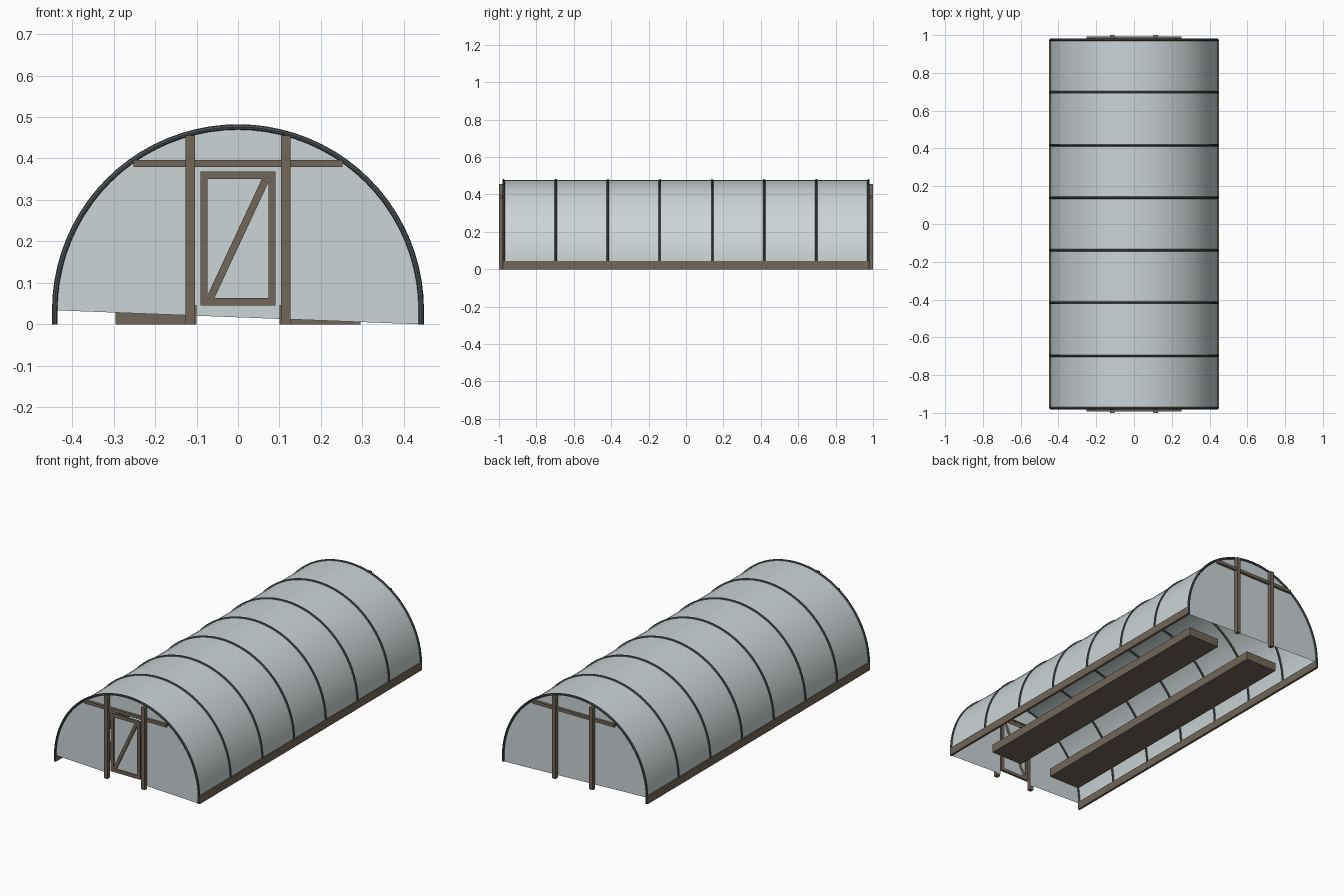
import bpy, bmesh, math
from mathutils import Vector

cube = bpy.data.objects.get("Cube")
if cube:
    bpy.data.objects.remove(cube, do_unlink=True)

R = 0.442          # arch radius
LEG = 0.034        # straight leg below the arch
END = 0.975        # end of the tunnel along y
HOOPS = 8
SEGS = 40


def material(name, color):
    m = bpy.data.materials.new(name)
    m.use_nodes = True
    m.diffuse_color = (*color, 1)
    m.node_tree.nodes["Principled BSDF"].inputs["Base Color"].default_value = (*color, 1)
    return m


FILM = material("pale plastic film", (0.60, 0.66, 0.67))
WOOD = material("weathered wood", (0.17, 0.135, 0.10))
STEEL = material("dark steel", (0.085, 0.095, 0.105))


def finish(name, bm, mat):
    mesh = bpy.data.meshes.new(name)
    bm.normal_update()
    bm.to_mesh(mesh)
    bm.free()
    mesh.materials.append(mat)
    obj = bpy.data.objects.new(name, mesh)
    bpy.context.collection.objects.link(obj)
    return obj


def box(name, x, y, z, mat=WOOD):
    """Box from (min, max) ranges on each axis."""
    bm = bmesh.new()
    bmesh.ops.create_cube(bm, size=1)
    for v in bm.verts:
        for i, (lo, hi) in enumerate((x, y, z)):
            v.co[i] = lo if v.co[i] < 0 else hi
    return finish(name, bm, mat)


def smooth(obj):
    bpy.ops.object.select_all(action="DESELECT")
    obj.select_set(True)
    bpy.context.view_layer.objects.active = obj
    bpy.ops.object.shade_smooth_by_angle(angle=math.radians(40))


# Arch outline from the +x ground point over to the -x ground point
arc = [(R * math.cos(math.pi * i / SEGS), LEG + R * math.sin(math.pi * i / SEGS))
       for i in range(SEGS + 1)]
arch = [(R, 0)] + arc + [(-R, 0)]

# Covering film
bm = bmesh.new()
rows = [[bm.verts.new((x, y, z)) for x, z in arch] for y in (-END, END)]
for i in range(len(arch) - 1):
    bm.faces.new((rows[0][i], rows[0][i + 1], rows[1][i + 1], rows[1][i]))
bmesh.ops.recalc_face_normals(bm, faces=bm.faces)
if sum(f.normal.z for f in bm.faces) < 0:
    bmesh.ops.reverse_faces(bm, faces=bm.faces)
smooth(finish("cover_film", bm, FILM))

# Steel hoops: round tube swept along the arch
SIDES, TUBE = 8, 0.0065
for h in range(HOOPS):
    y = -END + 2 * END * h / (HOOPS - 1)
    bm = bmesh.new()
    rings = []
    for x, z in arch:
        out = Vector((x, 0, max(z - LEG, 0))).normalized()
        rings.append([bm.verts.new(Vector((x, y, z))
                      + out * TUBE * math.cos(math.tau * k / SIDES)
                      + Vector((0, TUBE * math.sin(math.tau * k / SIDES), 0)))
                      for k in range(SIDES)])
    for a, b in zip(rings, rings[1:]):
        for k in range(SIDES):
            n = (k + 1) % SIDES
            bm.faces.new((a[k], a[n], b[n], b[k]))
    bm.faces.new(rings[0])
    bm.faces.new(rings[-1])
    bmesh.ops.recalc_face_normals(bm, faces=bm.faces)
    smooth(finish(f"hoop_{h + 1}", bm, STEEL))

# End walls with a slanted lower edge; the front one has a doorway
DOORWAY, LINTEL = 0.104, 0.379


def hem(x):
    return LEG * (R - x) / (2 * R)


def end_wall(name, y, doorway):
    outline = [(R, 0)] + arc
    if doorway:
        outline = outline + [(-DOORWAY, hem(-DOORWAY)), (-DOORWAY, LINTEL),
                             (DOORWAY, LINTEL), (DOORWAY, hem(DOORWAY))]
    bm = bmesh.new()
    face = bm.faces.new([bm.verts.new((x, y, z)) for x, z in outline])
    face.normal_update()
    if face.normal.y * y < 0:
        face.normal_flip()
    bmesh.ops.triangulate(bm, faces=bm.faces)
    finish(name, bm, FILM)


end_wall("front_wall", -END, True)
end_wall("back_wall", END, False)

# Posts and cross rail at both ends
for end, s in (("front", -1), ("back", 1)):
    for side, t in (("left", 1), ("right", -1)):
        box(f"{end}_{side}_post", sorted((t * 0.104, t * 0.126)),
            sorted((s * 0.978, s * 1.0)), (0, 0.455))
    box(f"{end}_cross_rail", (-0.252, 0.252), sorted((s * 0.978, s * 0.992)), (0.379, 0.396))

# Baseboards and raised beds on each side
for side, t in (("left", 1), ("right", -1)):
    box(f"{side}_baseboard", sorted((t * 0.436, t * 0.449)), (-END, END), (0, 0.043))
    box(f"{side}_bed", sorted((t * 0.1, t * 0.295)), (-0.81, 0.81), (0, 0.047))

# Door: film panel, frame and diagonal brace
DX, LOW, TOP, W = 0.091, 0.045, 0.368, 0.018
depth = (-0.991, -0.979)
box("door_film", (-DX + 0.004, DX - 0.004), (-0.983, -0.981), (LOW + 0.004, TOP - 0.004), FILM)
for side, t in (("left", 1), ("right", -1)):
    box(f"door_{side}_stile", sorted((t * (DX - W), t * DX)), depth, (LOW, TOP))
for name, z in (("bottom", LOW), ("top", TOP - W)):
    box(f"door_{name}_rail", (-DX + W, DX - W), depth, (z, z + W))
run, rise = 2 * (DX - W) - 0.012, TOP - LOW - 2 * W
brace = box("door_brace", (-W / 2, W / 2), (-0.0055, 0.0055),
            (-math.hypot(run, rise) / 2, math.hypot(run, rise) / 2))
brace.location = (0, -0.985, (LOW + TOP) / 2)
brace.rotation_euler.y = math.atan2(run, rise)
